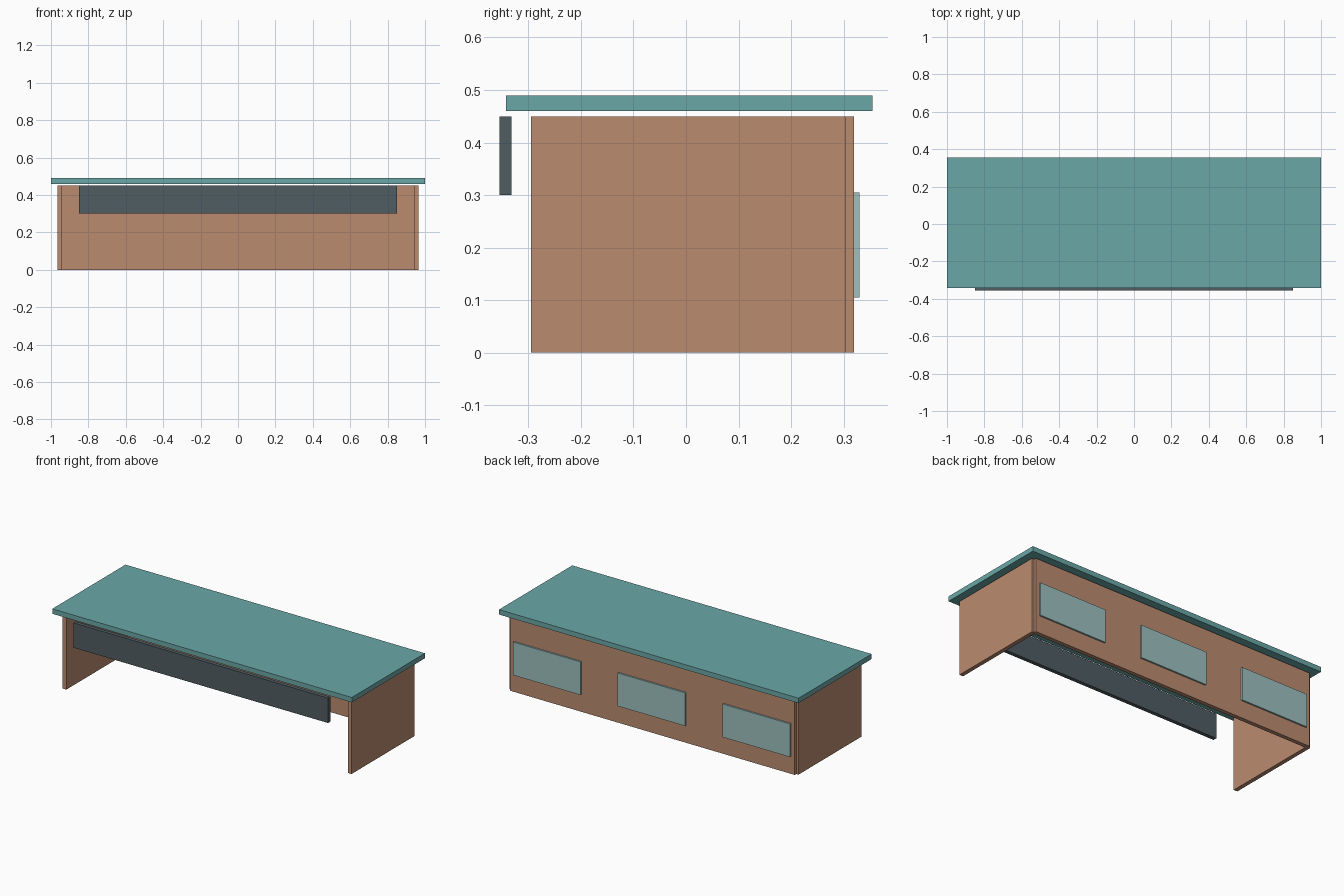
import bpy

cube = bpy.data.objects.get("Cube")
if cube:
    bpy.data.objects.remove(cube, do_unlink=True)


def material(name, rgb):
    mat = bpy.data.materials.new(name)
    mat.use_nodes = True
    colour = (*rgb, 1.0)
    mat.diffuse_color = colour
    mat.node_tree.nodes["Principled BSDF"].inputs["Base Color"].default_value = colour
    return mat


def board(name, xs, ys, zs, mat):
    """Rectangular board given by its extent on each axis."""
    spans = (xs, ys, zs)
    bpy.ops.mesh.primitive_cube_add(size=1, location=[(a + b) / 2 for a, b in spans])
    obj = bpy.context.object
    obj.name = name
    obj.scale = [b - a for a, b in spans]
    bpy.ops.object.transform_apply(location=False, rotation=False, scale=True)
    obj.data.materials.append(mat)
    return obj


teal = material("teal", (0.147, 0.39, 0.39))
wood = material("warm wood", (0.50, 0.26, 0.16))
slate = material("dark slate", (0.08, 0.11, 0.125))
pale = material("pale teal", (0.337, 0.533, 0.52))

HEIGHT = 0.45

# Desk top, floating just above the frame
board("desk_top", (-1, 1), (-0.343, 0.355), (0.46, 0.49), teal)

# Side panels
for side, inner, outer in (("left", 0.94, 0.965), ("right", -0.965, -0.94)):
    board(f"{side}_side_panel", (inner, outer), (-0.295, 0.305), (0, HEIGHT), wood)

# Back panel with three raised inserts
board("back_panel", (-0.95, 0.95), (0.295, 0.32), (0, HEIGHT), wood)
for label, x in (("right", -0.7), ("middle", 0), ("left", 0.7)):
    board(f"{label}_back_insert", (x - 0.225, x + 0.225), (0.319, 0.33),
          (0.105, 0.305), pale)

# Front apron
board("front_apron", (-0.85, 0.85), (-0.355, -0.332), (0.30, HEIGHT), slate)
